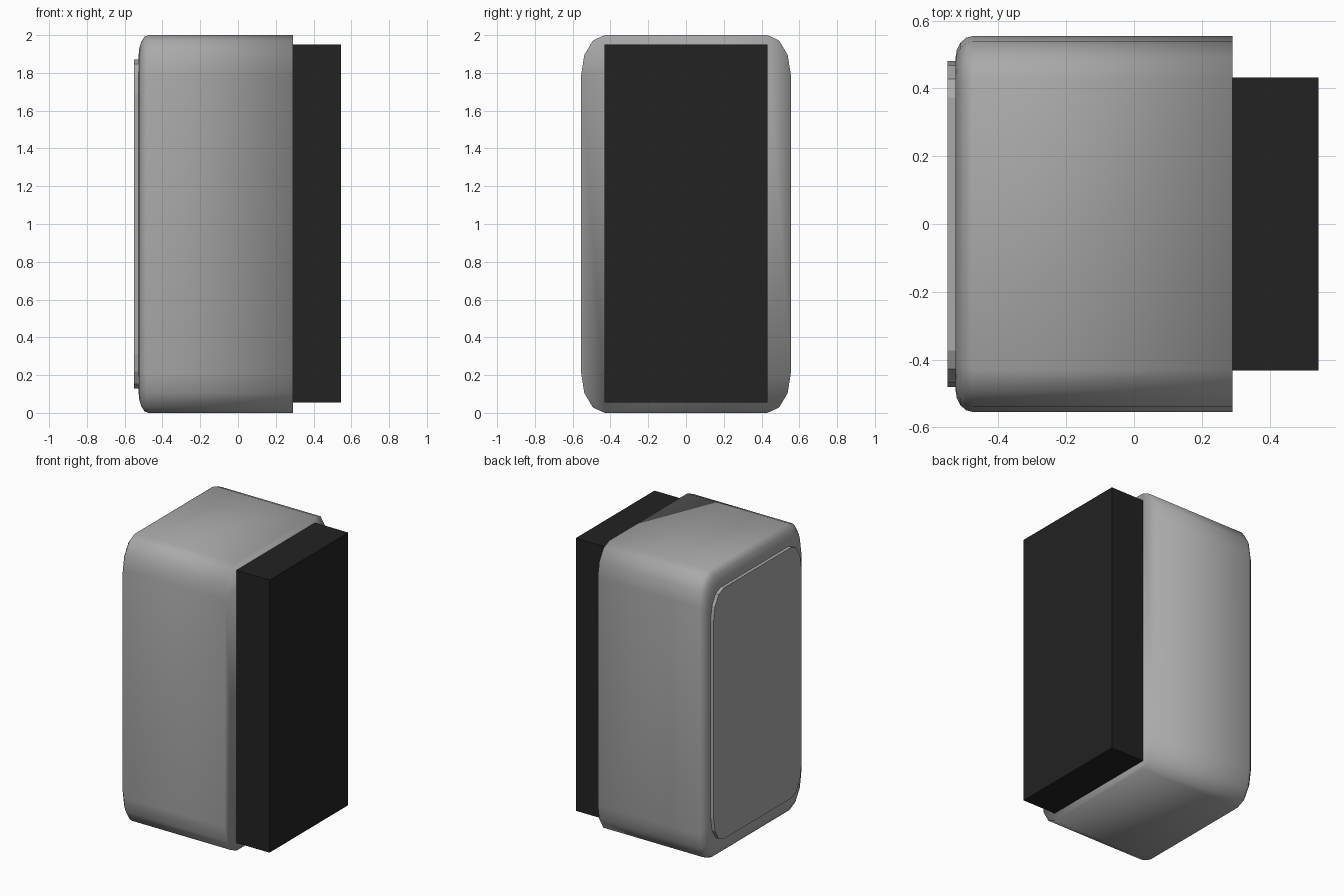
import bpy, bmesh, math

if "Cube" in bpy.data.objects:
    bpy.data.objects.remove(bpy.data.objects["Cube"])

def material(name, value):
    m = bpy.data.materials.new(name)
    m.diffuse_color = (value, value, value, 1)
    m.use_nodes = True
    m.node_tree.nodes["Principled BSDF"].inputs["Base Color"].default_value = m.diffuse_color
    return m

grey = material("casing grey", 0.40)
black = material("matte black", 0.016)

def outline(sy, sz):
    """Rounded rectangle in the YZ plane, three segments per corner."""
    pts = []
    for q, (cy, cz) in enumerate([(1, 1), (-1, 1), (-1, -1), (1, -1)]):
        for i in range(4):
            a = math.radians(90 * q + 30 * i)
            pts.append((sy * (cy * 0.43 + 0.125 * math.cos(a)),
                        1 + sz * (cz * 0.79 + 0.21 * math.sin(a))))
    return pts

def loft(name, rings, mat):
    """Skin a closed solid through (x, scale_y, scale_z) outlines."""
    bm = bmesh.new()
    loops = [[bm.verts.new((x, y, z)) for y, z in outline(sy, sz)] for x, sy, sz in rings]
    n = len(loops[0])
    for a, b in zip(loops, loops[1:]):
        for i in range(n):
            j = (i + 1) % n
            bm.faces.new((a[i], a[j], b[j], b[i]))
    bm.faces.new(loops[0])
    bm.faces.new(loops[-1])
    bmesh.ops.recalc_face_normals(bm, faces=bm.faces)
    me = bpy.data.meshes.new(name)
    bm.to_mesh(me)
    bm.free()
    me.materials.append(mat)
    ob = bpy.data.objects.new(name, me)
    bpy.context.collection.objects.link(ob)
    return ob

# Casing: softly rounded at the panel end, square at the other
rings = [(0.29, 1, 1)]
for i in range(5):
    a = math.radians(90 * i / 4)
    inset = 1 - math.cos(a)
    rings.append((-0.475 - 0.052 * math.sin(a), 1 - 0.12 * inset, 1 - 0.115 * inset))
casing = loft("casing", rings, grey)
casing.data.polygons.foreach_set("use_smooth", [True] * len(casing.data.polygons))

# Raised panel on the rounded end
loft("raised_panel", [(-0.515, 0.868, 0.872), (-0.55, 0.868, 0.872)], grey)

# Dark block on the square end
bpy.ops.mesh.primitive_cube_add(size=1, location=(0.4, 0, 1.0025))
block = bpy.context.object
block.name = "dark_block"
block.scale = (0.29, 0.865, 1.895)
block.data.materials.append(black)
